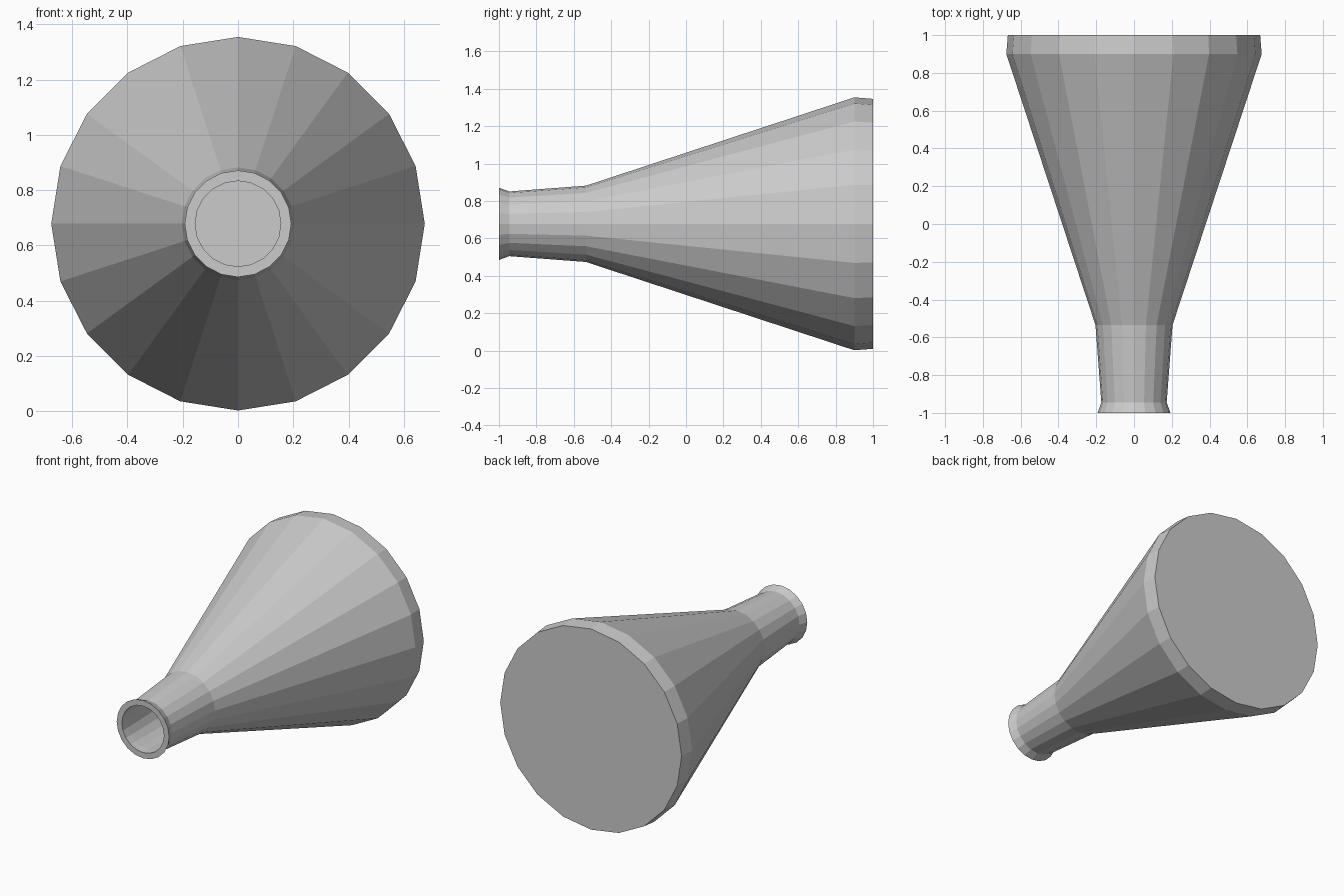
import bpy, bmesh
from math import sin, cos, tau

if "Cube" in bpy.data.objects:
    bpy.data.objects.remove(bpy.data.objects["Cube"])

SIDES = 20
CENTRE_Z = 0.678

# (y, radius): outer base -> lip, then back down the inner wall
profile = [
    (1.0, 0.668), (0.9, 0.676), (-0.535, 0.204), (-0.945, 0.173), (-1.0, 0.193),
    (-1.0, 0.155), (-0.945, 0.155), (-0.53, 0.175), (0.89, 0.645), (0.965, 0.64),
]


def lathe(name, points):
    bm = bmesh.new()
    rings = [[bm.verts.new((r * sin(tau * i / SIDES), y, CENTRE_Z + r * cos(tau * i / SIDES)))
              for i in range(SIDES)] for y, r in points]
    for a, b in zip(rings, rings[1:]):
        for i in range(SIDES):
            j = (i + 1) % SIDES
            bm.faces.new((a[i], a[j], b[j], b[i]))
    # outside base and inside floor
    bm.faces.new(rings[0])
    bm.faces.new(rings[-1])
    bmesh.ops.recalc_face_normals(bm, faces=bm.faces[:])
    mesh = bpy.data.meshes.new(name)
    bm.to_mesh(mesh)
    bm.free()
    obj = bpy.data.objects.new(name, mesh)
    bpy.context.collection.objects.link(obj)
    return obj


# hollow conical flask lying on its side, mouth to the front
lathe("conical_flask", profile)
